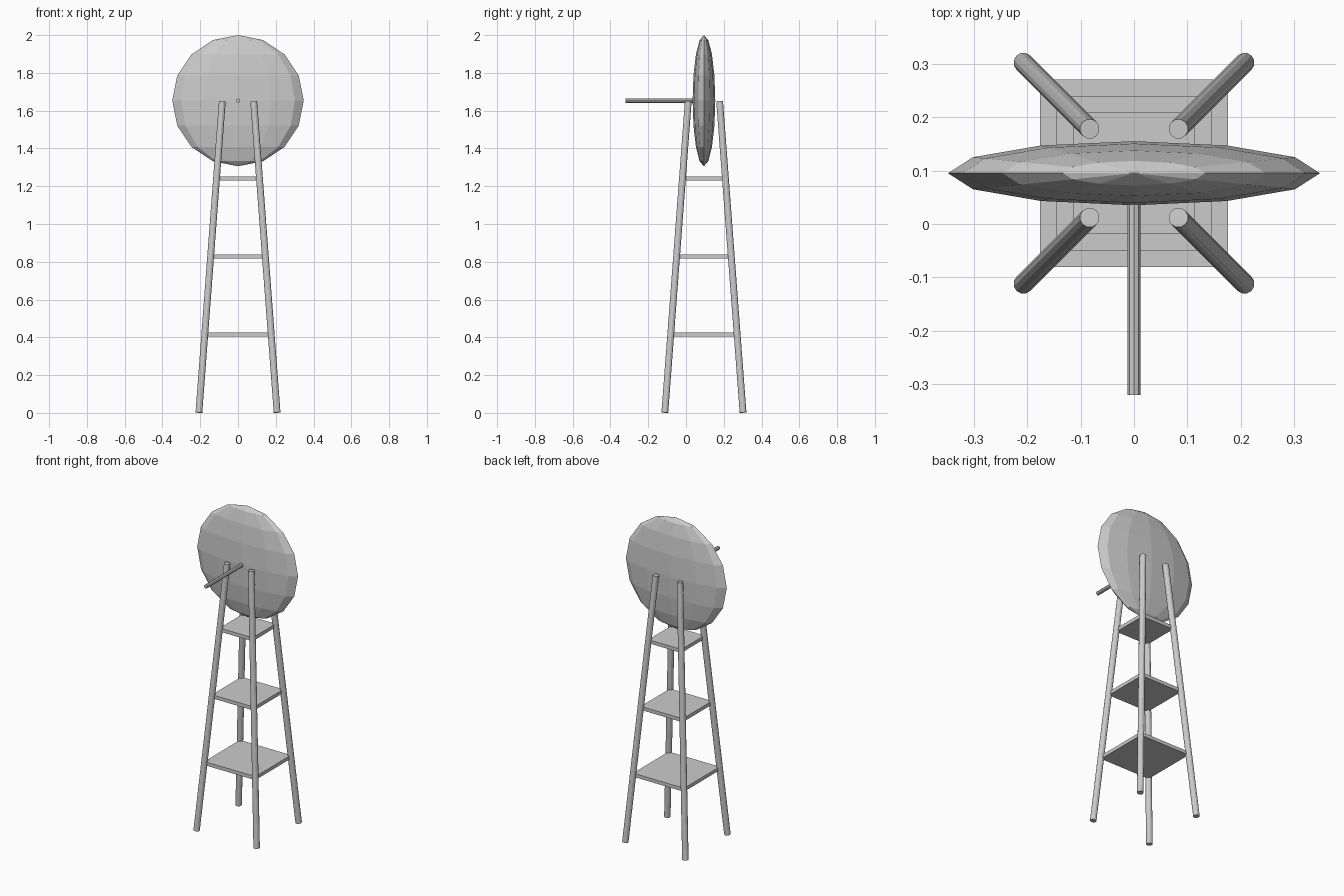
import bpy
from mathutils import Vector

if "Cube" in bpy.data.objects:
    bpy.data.objects.remove(bpy.data.objects["Cube"])

CY = 0.095          # tower centre in y
TOP_Z = 1.65
FOOT, HEAD = 0.207, 0.083   # leg offsets from the tower axis


def rod(name, a, b, radius, sides):
    a, b = Vector(a), Vector(b)
    d = b - a
    bpy.ops.mesh.primitive_cylinder_add(
        vertices=sides, radius=radius, depth=d.length, location=(a + b) / 2,
        rotation=d.to_track_quat('Z', 'Y').to_euler())
    bpy.context.object.name = name


# Four splayed legs
for sx, side in ((-1, "left"), (1, "right")):
    for sy, end in ((-1, "front"), (1, "back")):
        rod(f"{end}_{side}_leg",
            (sx * FOOT, CY + sy * FOOT, 0.002),
            (sx * HEAD, CY + sy * HEAD, TOP_Z), 0.0185, 12)

# Square platforms reaching the leg axes
for i, z in enumerate((0.415, 0.828, 1.24)):
    half = FOOT + (HEAD - FOOT) * z / TOP_Z
    bpy.ops.mesh.primitive_cube_add(size=1, location=(0, CY, z))
    shelf = bpy.context.object
    shelf.name = f"platform_{i + 1}"
    shelf.scale = (2 * half, 2 * half, 0.022)

# Flattened low-poly dish
bpy.ops.mesh.primitive_uv_sphere_add(segments=12, ring_count=8, radius=1,
                                     location=(0, CY, 1.653))
dish = bpy.context.object
dish.name = "dish"
dish.scale = (0.348, 0.06, 0.347)

# Feed rod pointing forward
rod("feed_rod", (0, 0.06, 1.653), (0, -0.32, 1.653), 0.0117, 8)
